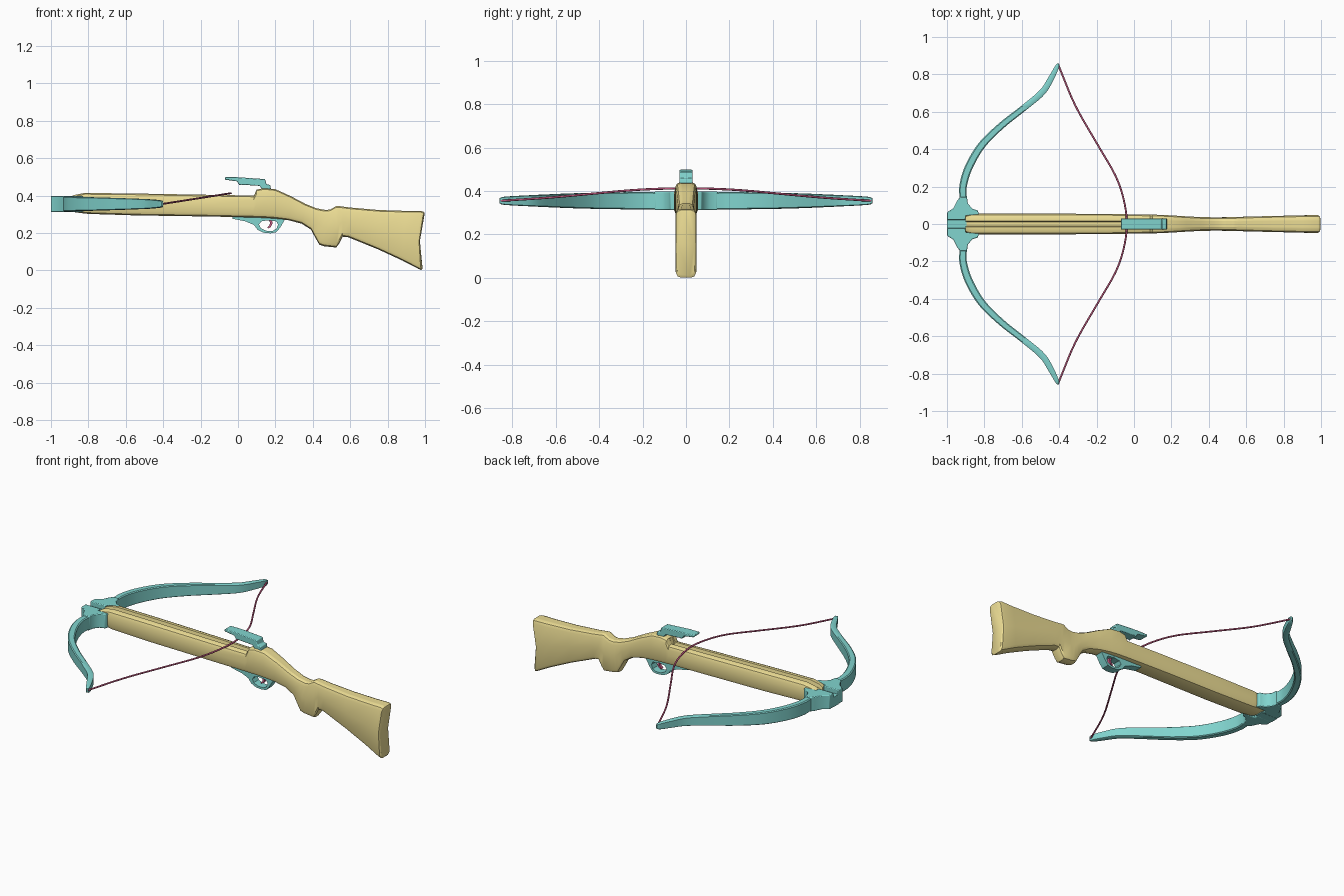
import bpy, bmesh
from mathutils import Vector


def material(name, rgb):
    m = bpy.data.materials.new(name)
    m.diffuse_color = (*rgb, 1)
    return m


WOOD = material("wood", (0.85, 0.73, 0.30))
METAL = material("metal", (0.22, 0.66, 0.62))
CORD = material("cord", (0.55, 0.10, 0.22))


def finish(name, bm, mat, bevel=0, mirror=False, angle=0.6):
    bmesh.ops.remove_doubles(bm, verts=bm.verts, dist=1e-5)
    bmesh.ops.recalc_face_normals(bm, faces=bm.faces)
    me = bpy.data.meshes.new(name)
    bm.to_mesh(me)
    bm.free()
    ob = bpy.data.objects.new(name, me)
    bpy.context.collection.objects.link(ob)
    me.materials.append(mat)
    if bevel:
        b = ob.modifiers.new("bevel", "BEVEL")
        b.width, b.segments, b.limit_method = bevel, 2, "ANGLE"
        b.angle_limit = 0.7
    if mirror:
        m = ob.modifiers.new("mirror", "MIRROR")
        m.use_axis = (False, True, False)
    bpy.ops.object.select_all(action="DESELECT")
    ob.select_set(True)
    bpy.context.view_layer.objects.active = ob
    bpy.ops.object.shade_smooth_by_angle(angle=angle)
    return ob


def loft(rings):
    bm = bmesh.new()
    vs = [[bm.verts.new(p) for p in r] for r in rings]
    n = len(vs[0])
    for a, b in zip(vs, vs[1:]):
        for i in range(n):
            j = (i + 1) % n
            bm.faces.new((a[i], a[j], b[j], b[i]))
    bm.faces.new(vs[0])
    bm.faces.new(vs[-1])
    return bm


def extrude(pts, lo, hi, axis):
    """Prism from a 2D profile: axis 'y' takes (x, z), axis 'z' takes (x, y)."""
    place = (lambda p, t: (p[0], t, p[1])) if axis == "y" else (lambda p, t: (p[0], p[1], t))
    return loft([[place(p, lo) for p in pts], [place(p, hi) for p in pts]])


def spline(pts, steps=5):
    """Smooth curve through points of any dimension."""
    p = [Vector(q) for q in pts]
    p = [2 * p[0] - p[1]] + p + [2 * p[-1] - p[-2]]
    out = []
    for a, b, c, d in zip(p, p[1:], p[2:], p[3:]):
        for k in range(steps):
            t = k / steps
            out.append(0.5 * (2 * b + (c - a) * t + (2 * a - 5 * b + 4 * c - d) * t * t
                              + (3 * b - a - 3 * c + d) * t ** 3))
    return out + [p[-2]]


# Stock: rounded section with a bolt groove, lofted along the length
def stock_ring(xt, zt, xb, zb, w, groove, hollow=0):
    r = 0.022
    mid = (zt + zb) / 2
    half = [(0.012, zt - groove), (0.016, zt), (w - r, zt), (w - 0.3 * r, zt - 0.3 * r),
            (w, zt - r), (w, mid), (w, zb + r), (w - 0.3 * r, zb + 0.3 * r), (w - r, zb)]
    ring = []
    for y, z in half + [(-y, z) for y, z in reversed(half)]:
        t = (zt - z) / (zt - zb)
        ring.append((xt + (xb - xt) * t - hollow * 4 * t * (1 - t), y, z))
    return ring


stations = [
    (-0.90, 0.390, -0.90, 0.322, 0.046, 0.02), (-0.88, 0.402, -0.87, 0.310, 0.053, 0.02),
    (-0.82, 0.414, -0.80, 0.302, 0.056, 0.02), (-0.55, 0.411, -0.55, 0.294, 0.056, 0.02),
    (-0.15, 0.404, -0.15, 0.288, 0.054, 0.02), (0.085, 0.400, 0.08, 0.283, 0.050, 0.02),
    (0.10, 0.432, 0.10, 0.282, 0.050, 0), (0.14, 0.440, 0.14, 0.281, 0.049, 0),
    (0.20, 0.434, 0.20, 0.277, 0.046, 0), (0.28, 0.398, 0.27, 0.268, 0.041, 0),
    (0.36, 0.356, 0.34, 0.250, 0.037, 0), (0.42, 0.332, 0.39, 0.218, 0.036, 0),
    (0.45, 0.326, 0.415, 0.172, 0.036, 0), (0.47, 0.323, 0.435, 0.137, 0.036, 0),
    (0.495, 0.326, 0.46, 0.129, 0.036, 0), (0.525, 0.344, 0.525, 0.122, 0.037, 0),
    (0.54, 0.344, 0.542, 0.145, 0.037, 0), (0.56, 0.341, 0.56, 0.180, 0.038, 0),
    (0.60, 0.336, 0.59, 0.177, 0.039, 0), (0.75, 0.323, 0.75, 0.112, 0.043, 0),
    (0.90, 0.318, 0.88, 0.052, 0.046, 0, 0.005), (0.98, 0.318, 0.965, 0.008, 0.048, 0, 0.017),
    (0.995, 0.312, 0.98, 0.001, 0.046, 0, 0.02), (0.998, 0.303, 0.987, 0.010, 0.039, 0, 0.02)]
finish("stock", loft([stock_ring(*s) for s in stations]), WOOD)

# Riser: mirrored side blocks joined by a lower bridge that continues the groove
side = [(-1, 0.022), (-1, 0.062), (-0.965, 0.085), (-0.945, 0.125), (-0.93, 0.145),
        (-0.893, 0.145), (-0.888, 0.11), (-0.865, 0.082), (-0.835, 0.072), (-0.828, 0.05),
        (-0.90, 0.045), (-0.90, 0.022)]
finish("riser_sides", extrude(side, 0.313, 0.398, "z"), METAL, 0.004, True)
bridge = [(-1, -0.024), (-0.89, -0.024), (-0.89, 0.024), (-1, 0.024)]
finish("riser_bridge", extrude(bridge, 0.313, 0.372, "z"), METAL)

# Bow limbs: x, y, thickness, height along the recurve
path = spline([(-0.912, 0.13, 0.038, 0.078), (-0.914, 0.20, 0.040, 0.080),
               (-0.885, 0.30, 0.042, 0.078), (-0.815, 0.42, 0.040, 0.074),
               (-0.71, 0.525, 0.036, 0.068), (-0.59, 0.620, 0.034, 0.060),
               (-0.49, 0.705, 0.034, 0.052), (-0.44, 0.785, 0.030, 0.044),
               (-0.412, 0.840, 0.022, 0.036), (-0.405, 0.858, 0.008, 0.024)])
rings = []
for i, p in enumerate(path):
    d = path[min(i + 1, len(path) - 1)] - path[max(i - 1, 0)]
    n = Vector((-d.y, d.x)).normalized() * p[2] / 2
    h = p[3] / 2
    rings.append([(p.x + s * n.x, p.y + s * n.y, 0.355 + u * h)
                  for s, u in ((-1, -0.88), (-0.7, -1), (0.7, -1), (1, -0.88),
                               (1, 0.88), (0.7, 1), (-0.7, 1), (-1, 0.88))])
finish("bow_limbs", loft(rings), METAL, mirror=True)

# Bowstring
half = [(-0.405, 0.852), (-0.315, 0.636), (-0.195, 0.425), (-0.10, 0.26), (-0.055, 0.13)]
pts = half + [(-0.038, 0)] + [(x, -y) for x, y in reversed(half)]
cu = bpy.data.curves.new("bowstring", "CURVE")
cu.dimensions, cu.bevel_depth, cu.bevel_resolution = "3D", 0.005, 2
cu.use_fill_caps = True
smooth = spline(pts)
sp = cu.splines.new("POLY")
sp.points.add(len(smooth) - 1)
for q, p in zip(sp.points, smooth):
    q.co = (p.x, p.y, 0.355 + (p.x + 0.405) * 0.157, 1)
cu.materials.append(CORD)
bpy.context.collection.objects.link(bpy.data.objects.new("bowstring", cu))

# Sight on top of the stock
sight = [(-0.07, 0.498), (0.0, 0.498), (0.145, 0.488), (0.152, 0.46), (0.172, 0.457),
         (0.176, 0.434), (0.13, 0.434), (0.115, 0.452), (0.02, 0.458), (0.008, 0.455),
         (-0.005, 0.476), (-0.07, 0.485)]
finish("sight", extrude(sight, -0.03, 0.03, "y"), METAL, 0.004)

# Trigger guard: outer outline, then the finger hole through a hairline slit
guard = [(0.16, 0.29), (-0.03, 0.29), (-0.03, 0.276), (0.04, 0.262), (0.085, 0.243),
         (0.105, 0.217), (0.135, 0.202), (0.175, 0.198), (0.205, 0.204), (0.225, 0.228),
         (0.245, 0.262), (0.26, 0.285), (0.161, 0.29),
         (0.161, 0.268), (0.205, 0.262), (0.214, 0.245), (0.205, 0.222), (0.185, 0.211),
         (0.15, 0.212), (0.122, 0.226), (0.112, 0.245), (0.125, 0.262), (0.16, 0.268)]
finish("trigger_guard", extrude(guard, -0.024, 0.024, "y"), METAL)

# Trigger
trigger = [(0.162, 0.275), (0.182, 0.275), (0.184, 0.25), (0.176, 0.232), (0.16, 0.224),
           (0.157, 0.229), (0.168, 0.24), (0.171, 0.255)]
finish("trigger", extrude(trigger, -0.009, 0.009, "y"), CORD)
